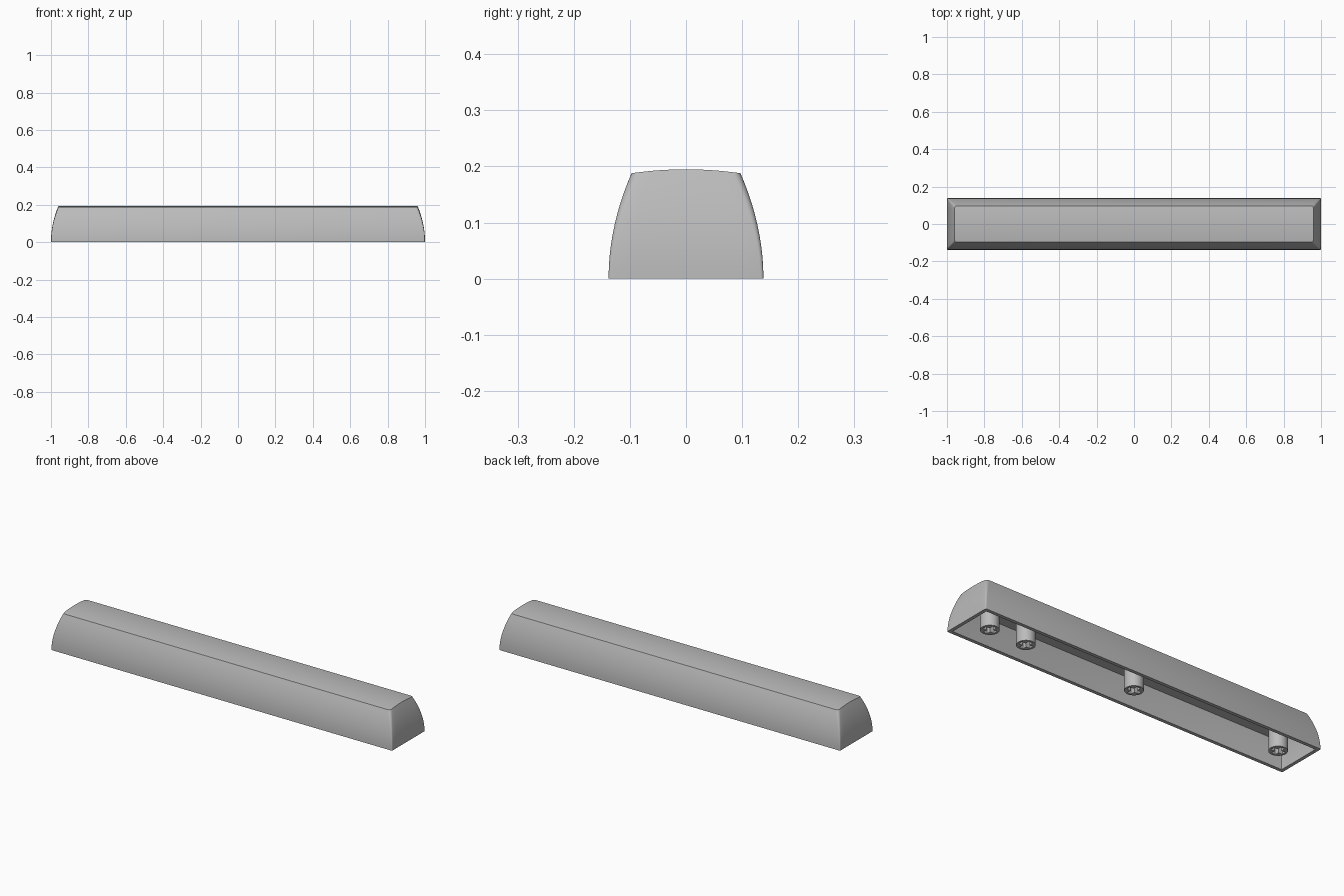
import bpy, bmesh, math

cube = bpy.data.objects.get("Cube")
if cube:
    bpy.data.objects.remove(cube, do_unlink=True)

grey = bpy.data.materials.new("mid grey plastic")
grey.use_nodes = True
GREY = (0.5, 0.5, 0.5, 1)
grey.diffuse_color = GREY
grey.node_tree.nodes["Principled BSDF"].inputs["Base Color"].default_value = GREY

STEPS, CORNER, SPAN = 10, 5, 8   # wall rings, corner segments, end segments
CEILING = 0.13


def half_outline(a, b, r):
    """Right half of a rounded rectangle, from -y round to +y."""
    arc = [(a - r + r * math.sin(k / CORNER * math.pi / 2),
            -b + r - r * math.cos(k / CORNER * math.pi / 2)) for k in range(CORNER + 1)]
    flat = [(a, (b - r) * (2 * k / SPAN - 1)) for k in range(1, SPAN)]
    return arc + flat + [(x, -y) for x, y in reversed(arc)]


def wall_size(z, thickness):
    """Half length and half width of the curved wall at height z."""
    f = (z / 0.188) ** 2
    return 1 - thickness - 0.04 * f, 0.138 - thickness - 0.041 * f


def add_shell(bm, thickness, height, crown, radius):
    """Stack of outlines closed by a lid; returns the lowest ring."""
    rings = []
    for s in range(STEPS + 1):
        t = s / STEPS
        a, b = wall_size(t * height, thickness)
        half = half_outline(a, b, radius * (0.3 + 0.7 * t))
        pts = half + [(-x, y) for x, y in reversed(half)]
        rings.append([bm.verts.new((x, y, t * (height + crown * (1 - (y / b) ** 2))))
                      for x, y in pts])
    n = len(rings[0])
    for lo, hi in zip(rings, rings[1:]):
        for i in range(n):
            j = (i + 1) % n
            bm.faces.new((lo[i], lo[j], hi[j], hi[i]))
    lid = rings[-1]
    for i in range(n // 2 - 1):
        bm.faces.new((lid[i], lid[i + 1], lid[n - 2 - i], lid[n - 1 - i]))
    return rings[0]


def finish(obj):
    obj.data.materials.clear()
    obj.data.materials.append(grey)
    bpy.ops.object.select_all(action="DESELECT")
    obj.select_set(True)
    bpy.context.view_layer.objects.active = obj
    bpy.ops.object.shade_smooth_by_angle(angle=math.radians(25))


# Hollow cap: crowned outer shell, flat-ceilinged inner shell, bottom rim
bm = bmesh.new()
outer = add_shell(bm, 0, 0.188, 0.007, 0.014)
inner = add_shell(bm, 0.018, CEILING, 0, 0.004)
for i in range(len(outer)):
    j = (i + 1) % len(outer)
    bm.faces.new((outer[i], outer[j], inner[j], inner[i]))
bmesh.ops.recalc_face_normals(bm, faces=bm.faces)
mesh = bpy.data.meshes.new("cap_shell")
bm.to_mesh(mesh)
bm.free()
cap = bpy.data.objects.new("cap_shell", mesh)
bpy.context.collection.objects.link(cap)
finish(cap)


# Mounting stems with a cross-shaped socket
def add_stem(name, x):
    top = CEILING + 0.005
    bpy.ops.mesh.primitive_cylinder_add(vertices=32, radius=0.045, depth=top,
                                        location=(x, 0, top / 2))
    stem = bpy.context.object
    stem.name = name
    for size in ((0.068, 0.022, 0.14), (0.022, 0.068, 0.14)):
        bpy.ops.mesh.primitive_cube_add(size=1, location=(x, 0, 0))
        cutter = bpy.context.object
        cutter.scale = size
        cutter.hide_render = True
        bpy.context.view_layer.objects.active = stem
        cut = stem.modifiers.new("socket", "BOOLEAN")
        cut.operation, cut.solver, cut.object = "DIFFERENCE", "EXACT", cutter
        bpy.ops.object.modifier_apply(modifier=cut.name)
        bpy.data.objects.remove(cutter, do_unlink=True)
    finish(stem)


for name, x in (("left_stem", 0.86), ("inner_left_stem", 0.645),
                ("centre_stem", 0), ("right_stem", -0.86)):
    add_stem(name, x)
